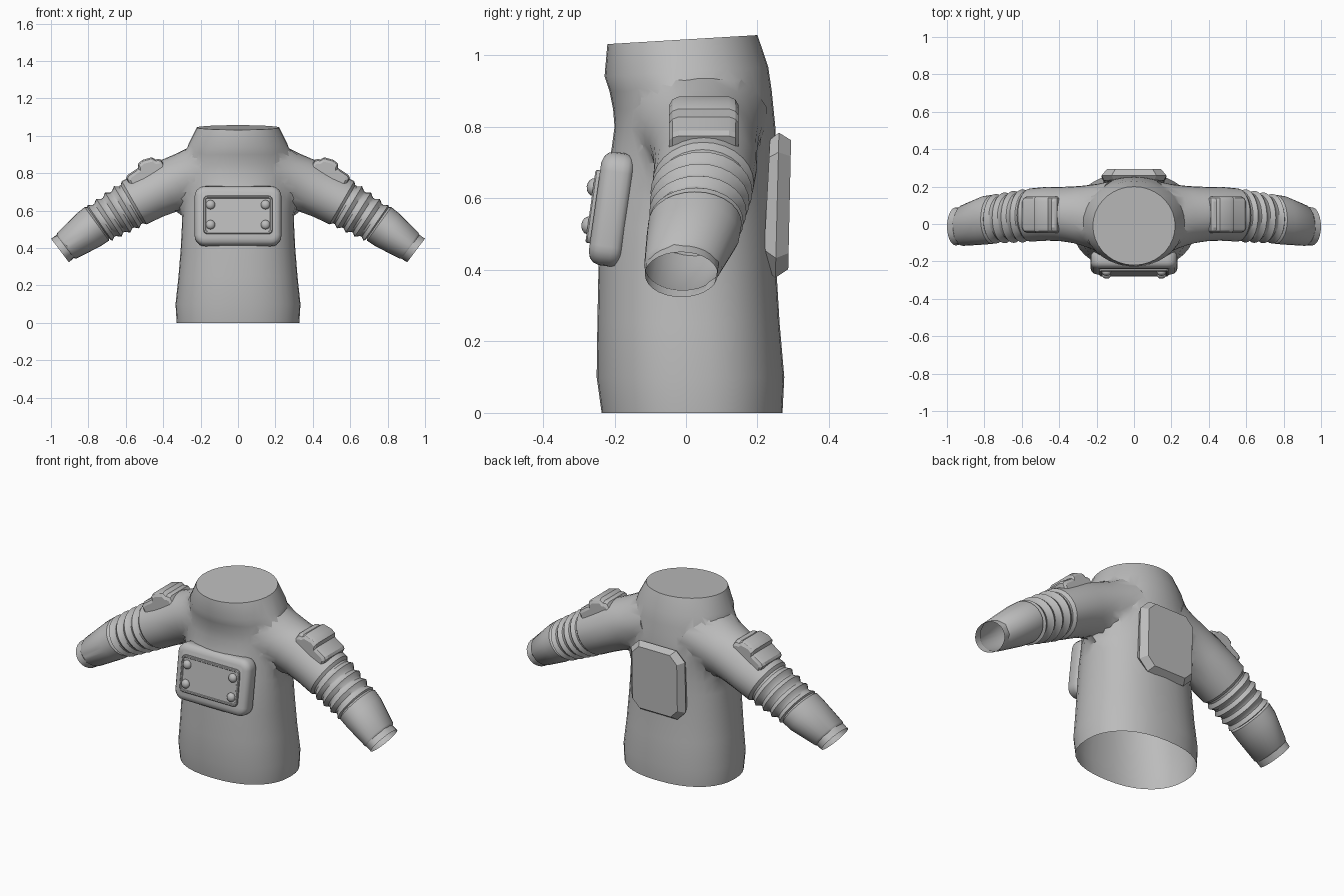
import bpy, bmesh, math
from mathutils import Vector, Matrix

if "Cube" in bpy.data.objects:
    bpy.data.objects.remove(bpy.data.objects["Cube"])

fabric = bpy.data.materials.new("suit grey")
fabric.diffuse_color = (0.5, 0.5, 0.5, 1)
fabric.use_nodes = True
fabric.node_tree.nodes["Principled BSDF"].inputs["Base Color"].default_value = fabric.diffuse_color


def finish(name, bm, angle=35):
    bmesh.ops.recalc_face_normals(bm, faces=bm.faces)
    me = bpy.data.meshes.new(name)
    bm.to_mesh(me)
    bm.free()
    ob = bpy.data.objects.new(name, me)
    bpy.context.collection.objects.link(ob)
    me.materials.append(fabric)
    smooth(ob, angle)
    return ob


def smooth(ob, angle=35):
    bpy.ops.object.select_all(action='DESELECT')
    ob.select_set(True)
    bpy.context.view_layer.objects.active = ob
    bpy.ops.object.shade_smooth_by_angle(angle=math.radians(angle))


def loft(rings):
    """Closed solid through a list of point loops."""
    bm = bmesh.new()
    loops = [[bm.verts.new(p) for p in r] for r in rings]
    n = len(loops[0])
    for a, b in zip(loops, loops[1:]):
        for i in range(n):
            j = (i + 1) % n
            bm.faces.new((a[i], a[j], b[j], b[i]))
    bm.faces.new(loops[0])
    bm.faces.new(loops[-1])
    return bm


def turn(n):
    return [(math.cos(2 * math.pi * i / n), math.sin(2 * math.pi * i / n)) for i in range(n)]


# Torso rings: height, half width, front y, back y, squareness, tilt
torso_rings = [
    (0.00, .328, -.236, .270, .88, 0), (0.10, .334, -.250, .275, .88, 0),
    (0.25, .318, -.248, .262, .88, 0), (0.40, .306, -.245, .253, .88, 0),
    (0.52, .300, -.240, .248, .90, 0), (0.60, .300, -.232, .246, .90, 0),
    (0.67, .298, -.222, .248, .92, 0), (0.74, .296, -.208, .252, .94, 0),
    (0.80, .294, -.200, .250, .96, 0), (0.85, .288, -.204, .245, 1, 0),
    (0.90, .280, -.214, .240, 1, 0), (0.955, .265, -.228, .230, 1, .06),
    (1.045, .220, -.220, .200, 1, .06)]


def torso_loop(z, rx, yf, yb, e, tilt):
    out = []
    for c, s in turn(36):
        x = rx * math.copysign(abs(c) ** e, c)
        y = (yf + yb) / 2 + (yb - yf) / 2 * math.copysign(abs(s) ** e, s)
        out.append((x, y, z + tilt * y))
    return out


body = finish("suit_body", loft([torso_loop(*r) for r in torso_rings]))

# Sleeve rings: centre x, y, z, radius in the front plane, radius in depth, slope
sleeve_rings = [
    (.12, .03, .825, .160, .200, 27), (.20, .035, .80, .152, .180, 28),
    (.27, .045, .775, .146, .164, 29), (.32, .05, .757, .146, .154, 29),
    (.37, .055, .735, .143, .148, 29), (.46, .055, .688, .135, .144, 29),
    (.555, .048, .642, .133, .142, 30)]
# Four bellows folds
for i in range(4):
    t0, t1, t2 = i / 4 + .04, i / 4 + .09, i / 4 + .19
    for t, d in ((t0, -.012), (t1, -.012), (t2, .004)):
        sleeve_rings.append((.56 + .19 * t, .047 - .02 * t, .639 - .112 * t,
                             .131 - .019 * t + d, .141 - .013 * t + d, 30 + 5 * t))
# Forearm and cuff
sleeve_rings += [
    (.748, .026, .535, .102, .119, 35), (.755, .025, .529, .111, .131, 36),
    (.80, .02, .496, .108, .130, 36), (.915, -.008, .413, .086, .109, 36),
    (.922, -.010, .408, .081, .104, 37), (.923, -.010, .407, .076, .099, 37),
    (.952, -.013, .387, .079, .102, 37)]


def sleeve_loop(side, x, y, z, ru, ry, deg):
    a = math.radians(deg)
    return [(side * (x + ru * c * math.sin(a)), y + ry * s, z + ru * c * math.cos(a))
            for c, s in turn(28)]


# Join the sleeves to the torso in one skin
sleeves = [finish("sleeve_cutter", loft([sleeve_loop(sd, *r) for r in sleeve_rings])) for sd in (1, -1)]
for s in sleeves:
    m = body.modifiers.new("join", 'BOOLEAN')
    m.operation, m.solver, m.object = 'UNION', 'EXACT', s
joined = bpy.data.meshes.new_from_object(body.evaluated_get(bpy.context.evaluated_depsgraph_get()))
body.modifiers.clear()
body.data = joined
for s in sleeves:
    bpy.data.objects.remove(s)

# Open the hem and wrists, soften the shoulder seams
bm = bmesh.new()
bm.from_mesh(joined)
wa = math.radians(37)
axis = Vector((math.cos(wa), 0, -math.sin(wa)))
tip = Vector((.952, -.013, .387))


def is_opening(f):
    return all(v.co.z < 1e-3 for v in f.verts) or all(
        abs((Vector((abs(v.co.x), v.co.y, v.co.z)) - tip).dot(axis)) < 2e-3 for v in f.verts)


bmesh.ops.delete(bm, geom=[f for f in bm.faces if is_opening(f)], context='FACES')
bmesh.ops.remove_doubles(bm, verts=bm.verts, dist=.006)
seam = [v for v in bm.verts if .19 < abs(v.co.x) < .42 and .56 < v.co.z < .93]
for _ in range(5):
    bmesh.ops.smooth_vert(bm, verts=seam, factor=.5, use_axis_x=True, use_axis_y=True, use_axis_z=True)
bm.to_mesh(joined)
bm.free()
smooth(body, 40)


def rounded_slab(w, h, r, layers, seg=5):
    """Rounded rectangle in xz, layered as (y, inset)."""
    rings = []
    for y, ins in layers:
        ring, rr = [], max(r - ins, .004)
        for k, (sx, sz) in enumerate(((1, 1), (-1, 1), (-1, -1), (1, -1))):
            for i in range(seg + 1):
                a = math.pi / 2 * (k + i / seg)
                ring.append((sx * (w - ins - rr) + rr * math.cos(a), y,
                             sz * (h - ins - rr) + rr * math.sin(a)))
        rings.append(ring)
    return loft(rings)


# Chest pack, leaning back with the chest
lean = Matrix.Translation((0, -.208, .57)) @ Matrix.Rotation(math.radians(-8), 4, 'X')
pack = rounded_slab(.232, .160, .055, [
    (.047, .03), (.042, .012), (.03, .002), (.015, 0), (-.015, 0), (-.030, .005),
    (-.041, .016), (-.047, .034)])
bmesh.ops.transform(pack, matrix=lean, verts=pack.verts)
finish("chest_pack", pack, 40)

# Raised control panel with a stepped rim
panel = rounded_slab(.185, .103, .022, [
    (-.040, 0), (-.056, 0), (-.060, .004), (-.060, .011), (-.056, .014)], 3)
bmesh.ops.transform(panel, matrix=lean, verts=panel.verts)
finish("chest_panel", panel, 30)

# Panel bolts
bolts = bmesh.new()
for sx in (-1, 1):
    for sz in (-1, 1):
        place = lean @ Matrix.Translation((sx * .147, -.058, sz * .054)) @ Matrix.Diagonal((1, .8, 1, 1))
        bmesh.ops.create_uvsphere(bolts, u_segments=14, v_segments=8, radius=.025, matrix=place)
finish("panel_bolts", bolts)


# Back plate: eight-sided slab with chamfered rim
def plate_loop(w, z0, z1, y0, y1, c):
    pts = [(w, z0 + c), (w, z1 - c), (w - c, z1), (c - w, z1),
           (-w, z1 - c), (-w, z0 + c), (c - w, z0), (w - c, z0)]
    return [(x, y0 + (y1 - y0) * (z - z0) / (z1 - z0), z) for x, z in pts]


finish("back_plate", loft([
    plate_loop(.160, .406, .765, .216, .235, .05),
    plate_loop(.174, .378, .784, .250, .260, .055),
    plate_loop(.145, .402, .763, .286, .294, .045)]), 15)

# Shoulder pads: stepped profile swept across each upper arm
profile = [(-.105, -.05), (-.102, .004), (-.092, .014), (-.078, .018), (-.066, .038), (-.015, .050),
           (.016, .044), (.026, .024), (.095, .018), (.108, .008), (.110, -.05)]
pa = math.radians(29)
for side, name in ((1, "left_shoulder_pad"), (-1, "right_shoulder_pad")):
    rings = []
    for y, k, drop in ((-.097, .86, .022), (-.088, .96, .008), (-.070, 1, 0),
                       (.070, 1, 0), (.088, .96, .008), (.097, .86, .022)):
        rings.append([(side * (.5 + u * k * math.cos(pa) + (h - drop) * math.sin(pa)), .05 + y,
                       .82 - u * k * math.sin(pa) + (h - drop) * math.cos(pa)) for u, h in profile])
    finish(name, loft(rings), 25)
